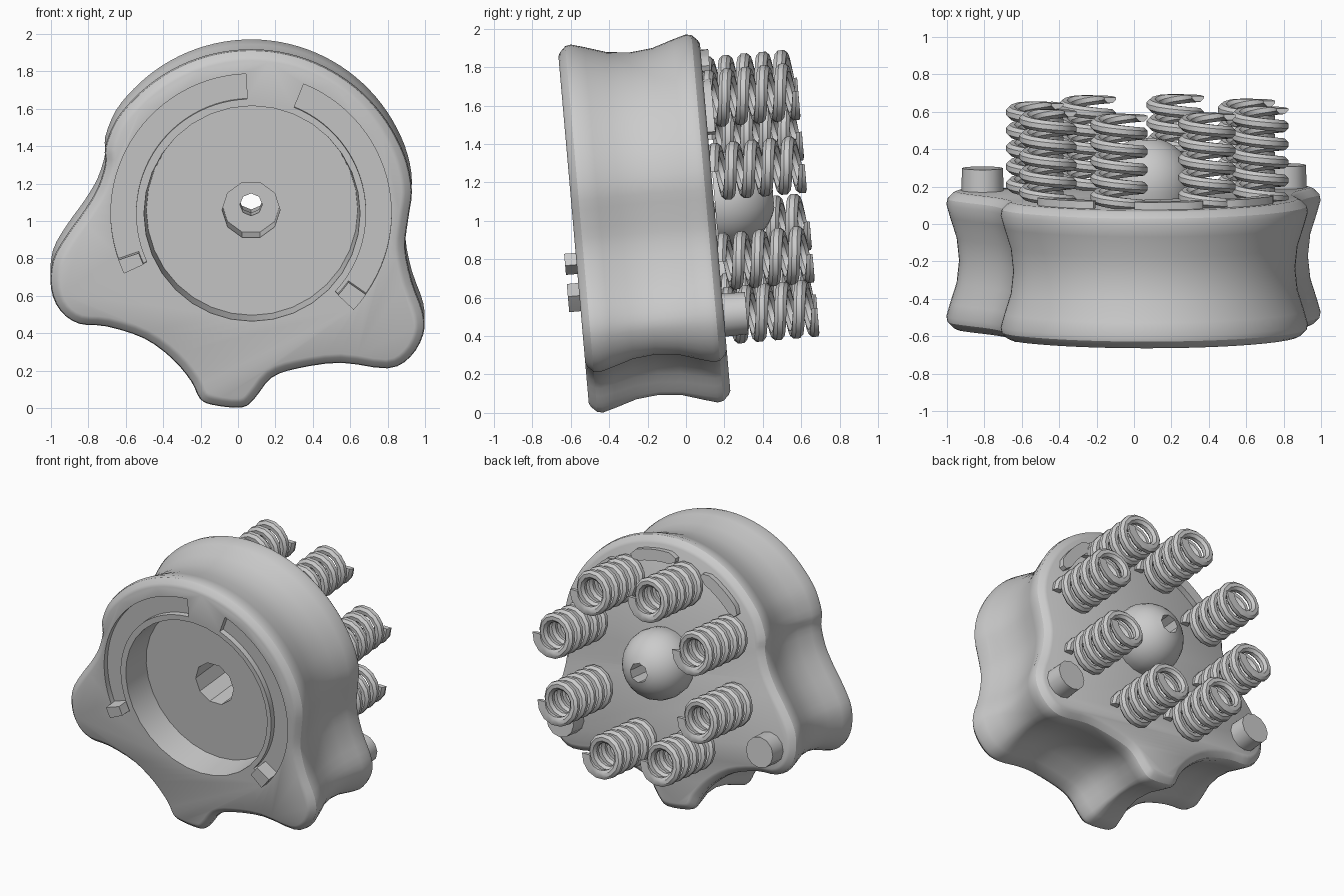
import bpy, bmesh, math
from mathutils import Vector, Matrix

if "Cube" in bpy.data.objects:
    bpy.data.objects.remove(bpy.data.objects["Cube"])

CX, CZ = 0.07, 1.087          # axis of the knob, before tilting
TILT = Matrix.Rotation(math.radians(5), 4, 'X')
parts = []


def loft(name, rings, keep=True):
    """Skin a list of closed rings and cap both ends."""
    bm = bmesh.new()
    vs = [[bm.verts.new(p) for p in r] for r in rings]
    n = len(rings[0])
    for a, b in zip(vs, vs[1:]):
        for i in range(n):
            bm.faces.new((a[i], a[(i + 1) % n], b[(i + 1) % n], b[i]))
    bm.faces.new(vs[0])
    bm.faces.new(vs[-1])
    bmesh.ops.recalc_face_normals(bm, faces=bm.faces)
    me = bpy.data.meshes.new(name)
    bm.to_mesh(me)
    bm.free()
    ob = bpy.data.objects.new(name, me)
    bpy.context.collection.objects.link(ob)
    if keep:
        parts.append(ob)
    return ob


def polar(r, deg, y, x=CX, z=CZ):
    a = math.radians(deg)
    return Vector((x + r * math.cos(a), y, z + r * math.sin(a)))


def cyl(name, secs, n, x=CX, z=CZ, keep=True):
    """Turned part along y; secs = (radius, y)."""
    return loft(name, [[polar(r, 360 * i / n, y, x, z) for i in range(n)]
                       for r, y in secs], keep)


def arc_block(name, r0, r1, a0, a1, y0, y1, keep=True, rounded=False):
    """Curved bar following the ring; rounded narrows its two ends."""
    n = max(2, int(abs(a1 - a0) / 4))
    rings = []
    for i in range(n + 1):
        a = a0 + (a1 - a0) * i / n
        d = 0.025 if rounded and i in (0, n) else 0
        rings.append([polar(r0 + d, a, y0), polar(r1 - d, a, y0),
                      polar(r1 - d, a, y1), polar(r0 + d, a, y1)])
    return loft(name, rings, keep)


def cut(ob, cutters):
    for c in cutters:
        m = ob.modifiers.new("cut", 'BOOLEAN')
        m.operation, m.solver, m.object = 'DIFFERENCE', 'EXACT', c
    dg = bpy.context.evaluated_depsgraph_get()
    dg.update()
    me = bpy.data.meshes.new_from_object(ob.evaluated_get(dg))
    ob.modifiers.clear()
    ob.data = me
    for c in cutters:
        bpy.data.objects.remove(c)


# Outline of the knob: three lobes below, a round arc above
lobes = [(-0.71, 1.44), (-0.71, 1.35), (-0.75, 1.22), (-0.82, 1.10), (-0.92, 0.96),
         (-0.99, 0.83), (-1.0, 0.68), (-0.95, 0.56), (-0.85, 0.49), (-0.70, 0.475),
         (-0.50, 0.41), (-0.35, 0.30), (-0.25, 0.18), (-0.205, 0.09), (-0.14, 0.055),
         (0.02, 0.04), (0.09, 0.09), (0.18, 0.20), (0.32, 0.25), (0.55, 0.28),
         (0.80, 0.25), (0.92, 0.31), (0.99, 0.43), (0.99, 0.55), (0.93, 0.72),
         (0.895, 0.90), (0.91, 1.05), (0.93, 1.20)]
ctrl = [Vector(p) for p in lobes]
for i in range(1, 15):
    p = polar(0.876, 7.5 + (155.5 - 7.5) * i / 15, 0)
    ctrl.append(Vector((p.x, p.z)))

outline, n = [], len(ctrl)
for i in range(n):
    a, b, c, d = (ctrl[(i + k) % n] for k in (-1, 0, 1, 2))
    for t in (0, 1 / 3, 2 / 3):
        outline.append(0.5 * (2 * b + (c - a) * t + (2 * a - 5 * b + 4 * c - d) * t * t
                              + (3 * b - a - 3 * c + d) * t ** 3))
n = len(outline)
inward = []
for i in range(n):
    t = outline[(i + 1) % n] - outline[i - 1]
    inward.append(Vector((-t.y, t.x)).normalized())
for _ in range(4):
    inward = [(inward[i - 1] + inward[i] + inward[(i + 1) % n]).normalized()
              for i in range(n)]

# Body with flared rims and a waisted side
sections = [(-.5, .055), (-.49, .035), (-.46, .006), (-.43, 0), (-.36, .02), (-.25, .055),
            (-.13, .068), (-.01, .055), (.1, .02), (.17, 0), (.2, .006), (.23, .035), (.24, .055)]
body = loft("knob_body", [[(p.x + q.x * d, y, p.y + q.y * d)
                           for p, q in zip(outline, inward)] for y, d in sections])

# Front cavity, stepped centre hole and two curved slots
cut(body, [cyl("cavity_cutter", [(.58, -.54), (.578, -.5), (.565, -.28)], 32, .075, keep=False),
           cyl("recess_cutter", [(.155, -.3), (.155, .05)], 10, keep=False),
           cyl("bore_cutter", [(.06, 0), (.06, .4)], 8, keep=False),
           arc_block("slot_left_cutter", .615, .75, 92, 205, -.54, -.46, False),
           arc_block("slot_right_cutter", .615, .75, 68, -43, -.54, -.46, False)])

# Raised stops at the slot ends
arc_block("stop_left", .635, .75, 199, 205, -.56, -.44)
arc_block("stop_right", .635, .75, -43, -35, -.56, -.44)

# Central dome with bore
dome = cyl("dome", [(.25 * math.sin(math.radians(a)), .31 - .25 * math.cos(math.radians(a)))
                    for a in list(range(75, 180, 10)) + [177]], 20)
cut(dome, [cyl("dome_bore_cutter", [(.07, .1), (.07, .7)], 8, keep=False)])

# Studs on the two side lobes
cyl("stud_left", [(.113, .2), (.11, .36)], 12, -.81, .69)
cyl("stud_right", [(.113, .2), (.11, .36)], 12, .81, .49)

# Curved pads along the back edge
for i, a in enumerate((42, 81, 126)):
    arc_block(f"back_pad_{i}", .71, .79, a - 14, a + 14, .2, .28, rounded=True)

# Ring of eight coil springs with ends ground flat
TURNS, STEPS, SIDES, WIRE = 5, 14, 8, .034
for k in range(8):
    c = polar(.62, 14 + 45 * k, 0)
    rings = []
    for s in range(TURNS * STEPS + 1):
        t = s / (TURNS * STEPS)
        a = 2 * math.pi * TURNS * t
        out = Vector((math.cos(a), 0, math.sin(a)))
        mid = Vector((c.x, .245 + .485 * t, c.z)) + out * .122
        ring = []
        for j in range(SIDES):
            b = 2 * math.pi * (j + .5) / SIDES
            p = mid + out * WIRE * math.cos(b) + Vector((0, WIRE * math.sin(b), 0))
            p.y = min(max(p.y, .235 + .0001 * j), .728 + .0001 * j)
            ring.append(p)
        rings.append(ring)
    loft(f"spring_{k}", rings)

# Tilt everything and shade
bpy.ops.object.select_all(action='DESELECT')
for ob in parts:
    ob.data.transform(TILT)
    ob.select_set(True)
bpy.context.view_layer.objects.active = body
bpy.ops.object.shade_smooth_by_angle(angle=math.radians(32))
